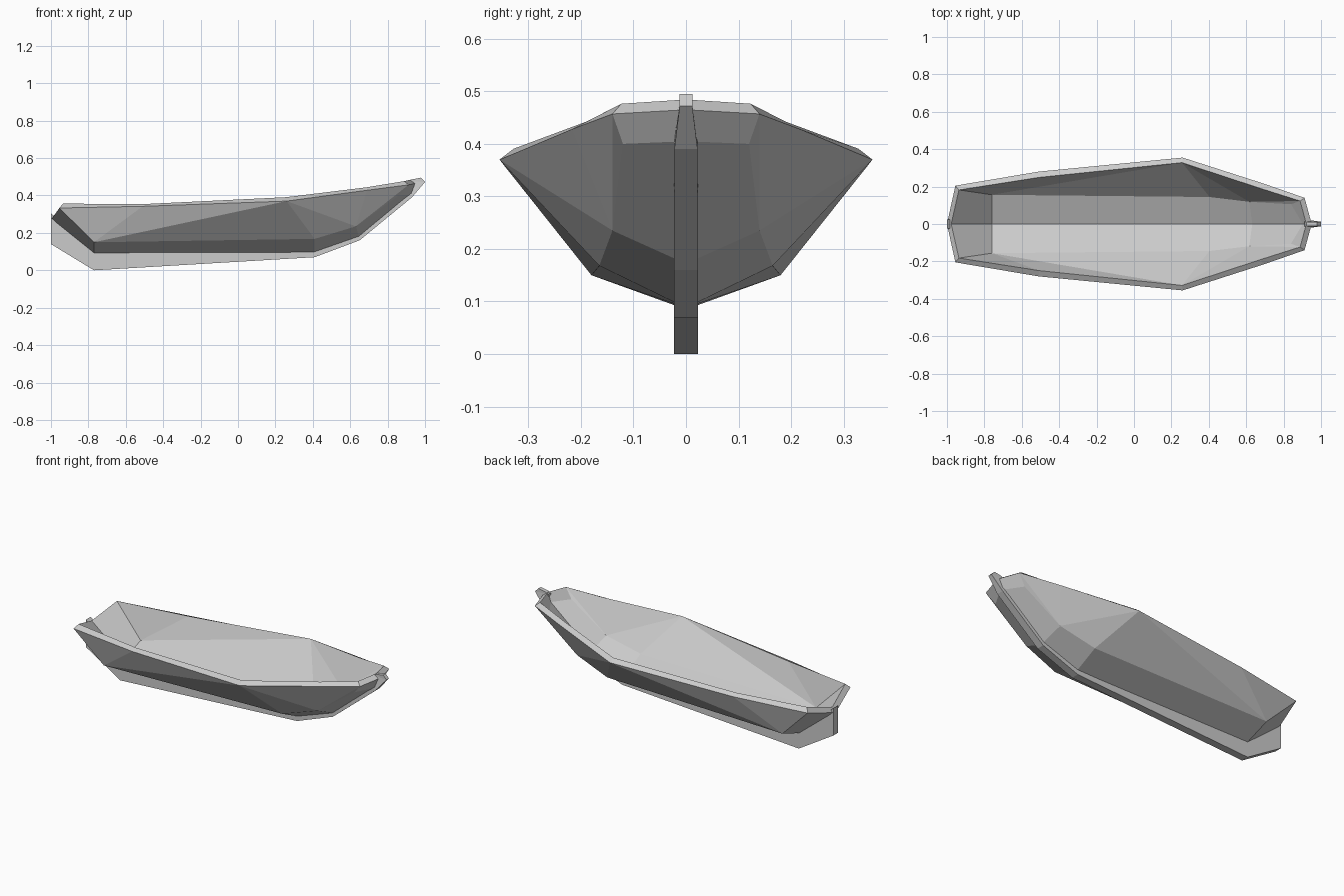
import bpy

if "Cube" in bpy.data.objects:
    bpy.data.objects.remove(bpy.data.objects["Cube"])


def make_object(name, verts, faces):
    mesh = bpy.data.meshes.new(name)
    mesh.from_pydata(verts, [], faces)
    mesh.update()
    obj = bpy.data.objects.new(name, mesh)
    bpy.context.collection.objects.link(obj)
    return obj


# Hull: three lines along one side, from stern to bow
sheer = [(-.955, .205, .333), (-.51, .28, .342), (.26, .355, .37), (.69, .217, .428), (.912, .14, .457)]
chine = [(-.77, .18, .15), (.41, .165, .168), (.63, .14, .235), (.86, .12, .40)]
centre = [(-1, 0, .27), (-.77, 0, .085), (.41, 0, .088), (.65, 0, .172), (.93, 0, .405), (.95, 0, .465)]
hull_faces = [
    (9, 0, 5, 10),                                   # raked transom
    (0, 1, 5), (1, 2, 5), (2, 6, 5),                 # topsides
    (2, 7, 6), (2, 3, 7), (3, 4, 7), (4, 8, 7),
    (5, 6, 11, 10), (6, 7, 12, 11), (7, 8, 13, 12),  # bottom
    (4, 14, 13, 8),                                  # bow
]
hull = make_object("hull", sheer + chine + centre, hull_faces)
mirror = hull.modifiers.new("both_sides", "MIRROR")
mirror.use_axis = (False, True, False)
mirror.use_clip = True

# Make sure the outside normals point outward, then thicken inward
import bmesh
bm = bmesh.new()
bm.from_mesh(hull.data)
bmesh.ops.recalc_face_normals(bm, faces=bm.faces)
bottom = min(bm.faces, key=lambda f: f.calc_center_median().z)
bottom.normal_update()
if bottom.normal.z > 0:
    bmesh.ops.reverse_faces(bm, faces=bm.faces)
bm.to_mesh(hull.data)
bm.free()
shell = hull.modifiers.new("planking", "SOLIDIFY")
shell.thickness = .033
shell.offset = -1
shell.use_even_offset = True

# Keel and stem: (lower x, lower z, upper x, upper z, half width) per station
stations = [
    (-1, .14, -1, .305, .023),
    (-.77, 0, -.77, .10, .023),
    (.41, .07, .41, .10, .023),
    (.65, .16, .64, .185, .023),
    (.93, .39, .915, .41, .022),
    (1, .472, .912, .478, .012),
    (.978, .495, .93, .486, .012),
]
verts, faces = [], []
for x0, z0, x1, z1, w in stations:
    verts += [(x0, -w, z0), (x0, w, z0), (x1, w, z1), (x1, -w, z1)]
for i in range(len(stations) - 1):
    a, b = 4 * i, 4 * i + 4
    for k in range(4):
        n = (k + 1) % 4
        faces.append((a + k, b + k, b + n, a + n))
last = len(verts) - 4
faces += [(0, 1, 2, 3), (last + 3, last + 2, last + 1, last)]
keel = make_object("keel", verts, faces)
bm = bmesh.new()
bm.from_mesh(keel.data)
bmesh.ops.recalc_face_normals(bm, faces=bm.faces)
bm.to_mesh(keel.data)
bm.free()
